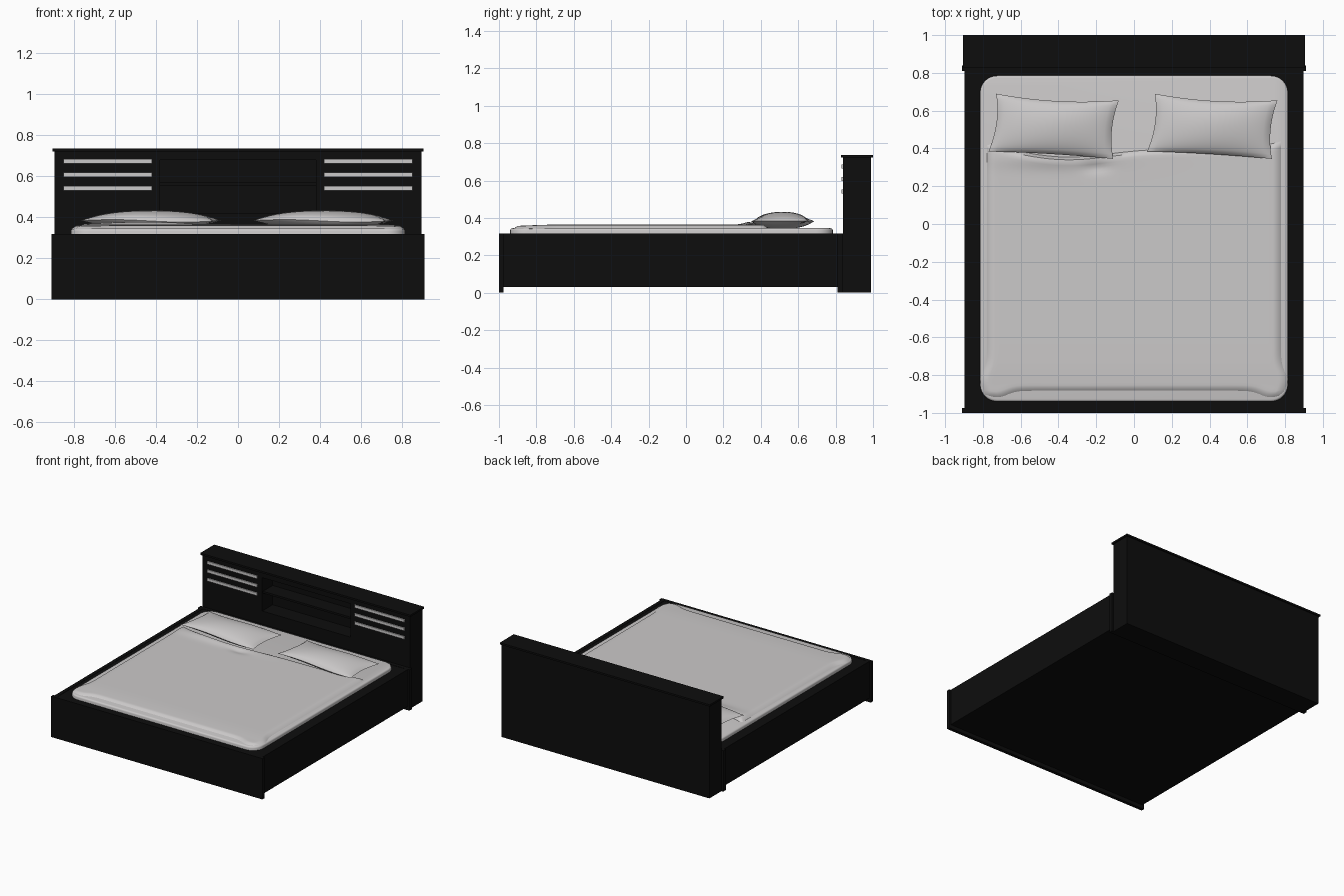
import bpy, bmesh, math
from mathutils import Vector

cube = bpy.data.objects.get("Cube")
if cube:
    bpy.data.objects.remove(cube, do_unlink=True)


def material(name, color):
    m = bpy.data.materials.new(name)
    m.use_nodes = True
    m.diffuse_color = (*color, 1)
    node = next(n for n in m.node_tree.nodes if n.type == 'BSDF_PRINCIPLED')
    node.inputs["Base Color"].default_value = (*color, 1)
    return m


BLACK = material("black wood", (0.004, 0.004, 0.004))
LINEN = material("white linen", (0.6, 0.585, 0.585))


def finish(name, bm, mat, smooth=False):
    bmesh.ops.recalc_face_normals(bm, faces=bm.faces)
    mesh = bpy.data.meshes.new(name)
    bm.to_mesh(mesh)
    bm.free()
    mesh.materials.append(mat)
    ob = bpy.data.objects.new(name, mesh)
    bpy.context.collection.objects.link(ob)
    if smooth:
        bpy.ops.object.select_all(action='DESELECT')
        ob.select_set(True)
        bpy.context.view_layer.objects.active = ob
        bpy.ops.object.shade_smooth_by_angle(angle=math.radians(40))
    return ob


def box_mesh(x, y, z):
    """Box from (min, max) ranges."""
    bm = bmesh.new()
    bmesh.ops.create_cube(bm, size=1)
    for v in bm.verts:
        v.co = [r[0] if c < 0 else r[1] for c, r in zip(v.co, (x, y, z))]
    return bm


def box(name, x, y, z, mat=BLACK):
    return finish(name, box_mesh(x, y, z), mat)


def cushion(name, surface, mat, nx, ny):
    """Closed soft shape; surface(u, v, side) gives the upper and lower skins."""
    bm = bmesh.new()
    for side in (1, -1):
        made = bmesh.ops.create_grid(bm, x_segments=nx, y_segments=ny, size=1)
        for vert in made["verts"]:
            vert.co = surface(vert.co.x, vert.co.y, side)
    bmesh.ops.remove_doubles(bm, verts=bm.verts, dist=0.0005)
    return finish(name, bm, mat, smooth=True)


# Bed frame
box("footboard", (-0.91, 0.91), (-1, -0.975), (0, 0.318))
box("head_end_board", (-0.91, 0.91), (0.81, 0.84), (0, 0.318))
box("base", (-0.87, 0.87), (-0.975, 0.81), (0.03, 0.31))
for side, s in (("left", 1), ("right", -1)):
    box(side + "_rail", sorted((s * 0.87, s * 0.897)), (-0.975, 0.81), (0.03, 0.318))
box("deck", (-0.87, 0.87), (-0.975, 0.84), (0.31, 0.316))

# Headboard with an open shelf niche in the middle
box("headboard_back", (-0.895, 0.895), (0.97, 0.99), (0, 0.722))
box("headboard_lower", (-0.38, 0.38), (0.84, 0.97), (0, 0.42))
box("headboard_upper", (-0.38, 0.38), (0.84, 0.97), (0.68, 0.722))
box("headboard_shelf", (-0.38, 0.38), (0.85, 0.97), (0.555, 0.57))
box("headboard_cap", (-0.905, 0.905), (0.828, 1), (0.722, 0.736))
for side, s in (("left", 1), ("right", -1)):
    box(side + "_cabinet", sorted((s * 0.38, s * 0.895)), (0.84, 0.97), (0, 0.722))
    for i in range(3):
        z = 0.542 + i * 0.066
        box(f"{side}_slat_{i + 1}", sorted((s * 0.42, s * 0.85)), (0.832, 0.842),
            (z - 0.011, z + 0.011), LINEN)

# Mattress with rounded corners and soft rims
bm = box_mesh((-0.815, 0.815), (-0.94, 0.785), (0.25, 0.345))
upright = [e for e in bm.edges if abs(e.verts[0].co.z - e.verts[1].co.z) > 0.05]
bmesh.ops.bevel(bm, geom=upright, offset=0.09, segments=8, profile=0.5, affect='EDGES')
rim = [e for e in bm.edges if min(v.co.z for v in e.verts) > 0.34]
bmesh.ops.bevel(bm, geom=rim, offset=0.012, segments=3, profile=0.5, affect='EDGES')
finish("mattress", bm, LINEN, smooth=True)


def bump(x, centre, width):
    return math.exp(-((x - centre) / width) ** 2)


# Blanket: wavy head edge, flared foot corners, raised fold by the right pillow
def blanket_surface(u, v, side):
    head = 0.40 + 0.04 * u ** 6 - 0.045 * bump(u, -0.45, 0.4)
    foot = -0.885 - 0.035 * bump(abs(u), 0.92, 0.1)
    y = foot + (head - foot) * (v + 1) / 2
    x = u * (0.78 + 0.033 * bump(y, -0.83, 0.07))
    edge = min((1 - abs(u)) / 0.05, (1 - abs(v)) / 0.05, 1)
    round_off = math.sqrt(max(0, 1 - (1 - edge) ** 2))
    z = 0.343
    if side > 0:
        fold = 0.016 * bump(x, -0.42, 0.28) * bump(y, 0.35, 0.05)
        dent = 0.012 * bump(x, -0.2, 0.07) * bump(y, 0.30, 0.03)
        z += round_off * (0.021 + fold - dent - 0.006 * bump(y, -0.9, 0.1))
    else:
        z -= 0.012 * round_off
    return Vector((x, y, z))


cushion("blanket", blanket_surface, LINEN, 70, 80)


# Pillows: lens shapes with pointed corners and drawn-in edges
def pillow_surface(u, v, side, shift):
    corners = [Vector(c) for c in ((-0.77, 0.385), (-0.11, 0.345), (-0.08, 0.655), (-0.73, 0.69))]
    a, b = (u + 1) / 2, (v + 1) / 2
    p = (corners[0].lerp(corners[1], a)).lerp(corners[3].lerp(corners[2], a), b)
    p.x -= 0.022 * u * (1 - v * v)
    p.y -= 0.022 * (1 - u * u) * (1 if v > 0 else -0.25) * abs(v)
    puff = ((1 - u * u) * (1 - v * v)) ** 0.55
    seam = 0.383 + 0.006 * math.sin(3 * u) * v
    return Vector((p.x + shift, p.y, seam + side * puff * (0.05 if side > 0 else 0.042)))


for name, shift in (("right_pillow", 0), ("left_pillow", 0.84)):
    cushion(name, lambda u, v, side, d=shift: pillow_surface(u, v, side, d), LINEN, 32, 24)
